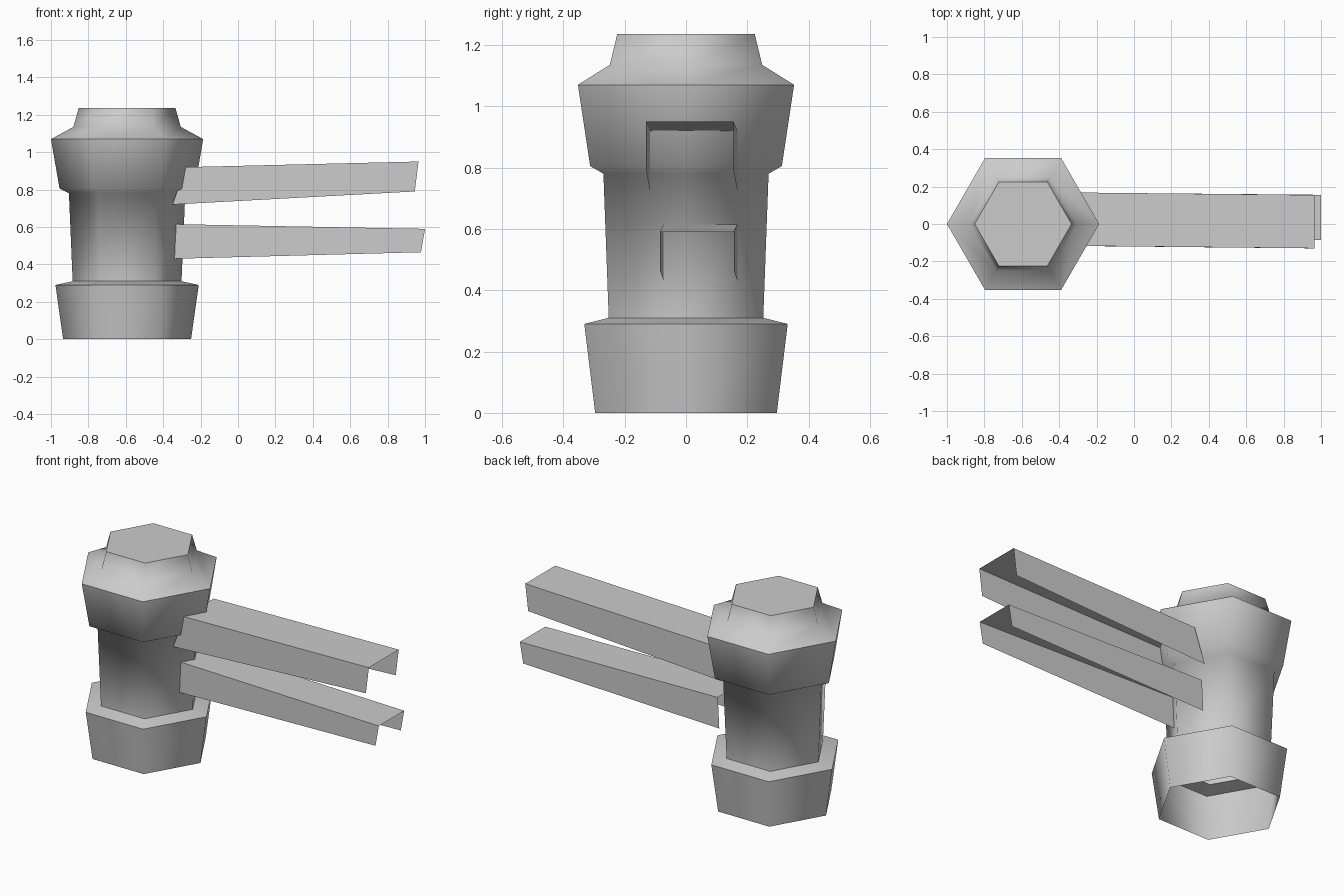
import bpy
from math import cos, sin, pi, radians

default = bpy.data.objects.get("Cube")
if default:
    bpy.data.objects.remove(default, do_unlink=True)

# Single plain grey
grey = bpy.data.materials.new("plain_grey")
grey.use_nodes = True
colour = (0.6, 0.6, 0.6, 1)
grey.diffuse_color = colour
grey.node_tree.nodes["Principled BSDF"].inputs["Base Color"].default_value = colour


def make(name, verts, faces):
    mesh = bpy.data.meshes.new(name)
    mesh.from_pydata(verts, [], faces)
    mesh.materials.append(grey)
    obj = bpy.data.objects.new(name, mesh)
    bpy.context.collection.objects.link(obj)
    return obj


def hex_post(name, centre_x, profile, sides=6):
    """Six-sided shell around a vertical axis: open below, capped on top."""
    verts = [(centre_x + r * cos(2 * pi * k / sides), r * sin(2 * pi * k / sides), z)
             for r, z in profile for k in range(sides)]
    faces = []
    for ring in range(len(profile) - 1):
        a, b = ring * sides, (ring + 1) * sides
        for k in range(sides):
            n = (k + 1) % sides
            faces.append((a + k, a + n, b + n, b + k))
    top = (len(profile) - 1) * sides
    faces.append(tuple(range(top, top + sides)))
    return make(name, verts, faces)


def channel(name, inner, outer):
    """Thin rail with a top and two side walls, open below and at both ends.
    Each end: (x_top, x_bottom, y_front, y_back, z_top, z_bottom)."""
    verts = []
    for xt, xb, yf, yb, zt, zb in (inner, outer):
        verts += [(xb, yf, zb), (xt, yf, zt), (xt, yb, zt), (xb, yb, zb)]
    faces = [(i, i + 4, i + 5, i + 1) for i in range(3)]
    return make(name, verts, faces)


# Post: flared base, shaft, flared collar and cap
post = hex_post("post", -0.593, [
    (0.342, 0), (0.383, 0.29), (0.291, 0.31), (0.311, 0.78),
    (0.361, 0.805), (0.407, 1.07), (0.287, 1.135), (0.259, 1.235)])

# Rails
channel("upper_rail",
        (-0.28, -0.35, -0.117, 0.168, 0.92, 0.72),
        (0.965, 0.945, -0.13, 0.155, 0.95, 0.79))
channel("lower_rail",
        (-0.33, -0.34, -0.073, 0.168, 0.615, 0.43),
        (1.0, 0.978, -0.085, 0.156, 0.59, 0.465))

# Soft shading around the post, sharp ledges
bpy.ops.object.select_all(action="DESELECT")
post.select_set(True)
bpy.context.view_layer.objects.active = post
bpy.ops.object.shade_smooth_by_angle(angle=radians(62))
